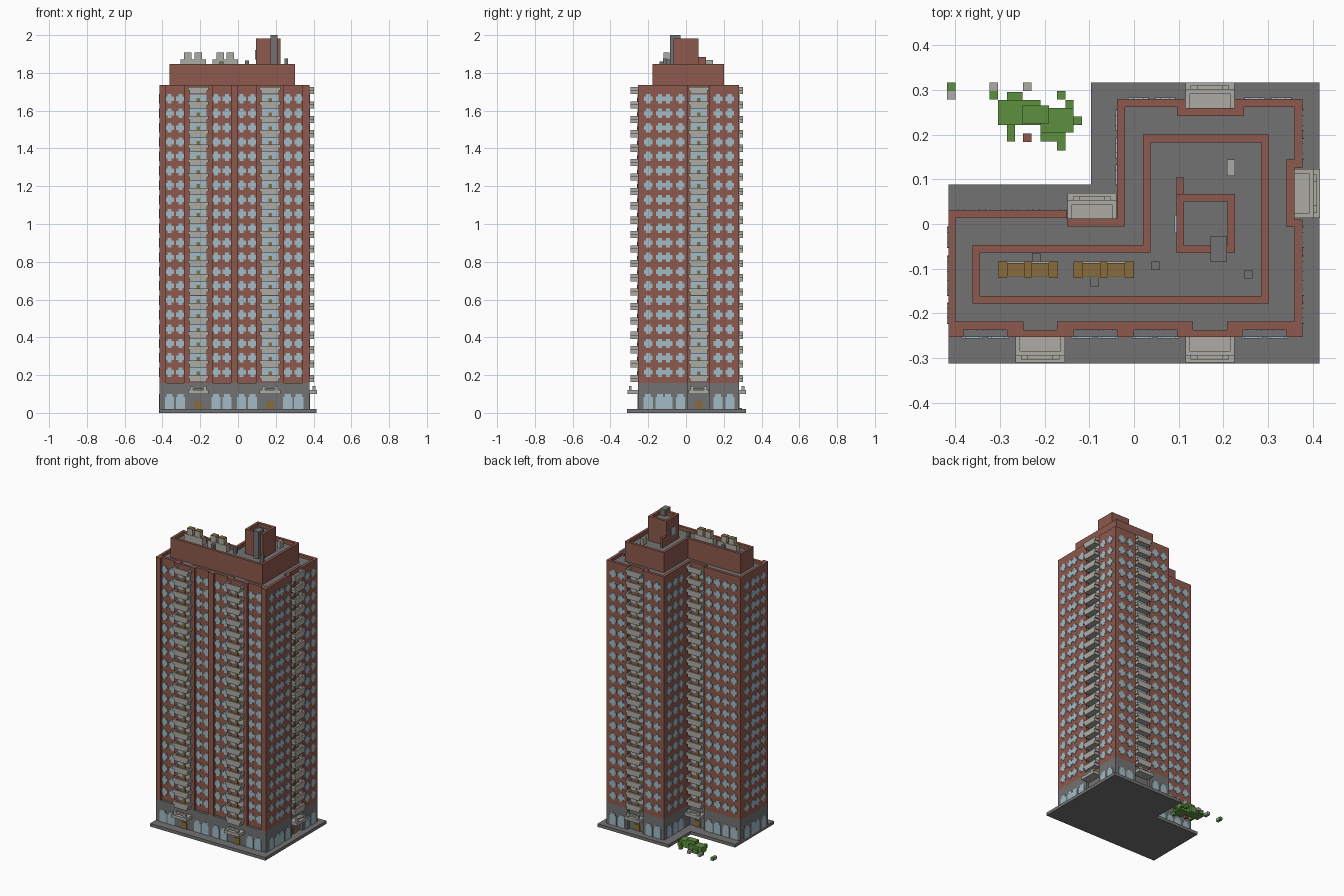
import bpy, bmesh
from mathutils import Vector

cube = bpy.data.objects.get("Cube")
if cube:
    bpy.data.objects.remove(cube, do_unlink=True)

U = 0.019          # small block size
FLOOR = 0.0762     # storey height


def material(name, r, g, b):
    m = bpy.data.materials.new(name)
    m.use_nodes = True
    m.diffuse_color = (r, g, b, 1)
    m.node_tree.nodes["Principled BSDF"].inputs["Base Color"].default_value = (r, g, b, 1)
    return m


BRICK = material("red brick", 0.27, 0.10, 0.075)
GREY = material("concrete grey", 0.17, 0.17, 0.17)
PALE = material("pale stone", 0.42, 0.41, 0.37)
GLASS = material("window blue", 0.36, 0.50, 0.57)
GOLD = material("ochre", 0.25, 0.15, 0.045)
GREEN = material("leaf green", 0.11, 0.28, 0.05)


def add_object(name, mesh, mat):
    mesh.materials.clear()
    mesh.materials.append(mat)
    ob = bpy.data.objects.new(name, mesh)
    bpy.context.collection.objects.link(ob)
    return ob


def boxes(name, mat, items):
    """One object from boxes given as (x0, x1, y0, y1, z0, z1)."""
    bm = bmesh.new()
    for x0, x1, y0, y1, z0, z1 in items:
        made = bmesh.ops.create_cube(bm, size=1)["verts"]
        mid = Vector((x0 + x1, y0 + y1, z0 + z1)) / 2
        size = (x1 - x0, y1 - y0, z1 - z0)
        for v in made:
            v.co = Vector(c * s for c, s in zip(v.co, size)) + mid
    mesh = bpy.data.meshes.new(name)
    bm.to_mesh(mesh)
    bm.free()
    return add_object(name, mesh, mat)


def prism(name, mat, loops, z0, z1):
    """Extruded plan; a second loop cuts a hole."""
    cu = bpy.data.curves.new(name + "_plan", "CURVE")
    cu.dimensions, cu.fill_mode, cu.extrude = "2D", "BOTH", (z1 - z0) / 2
    for loop in loops:
        sp = cu.splines.new("POLY")
        sp.points.add(len(loop) - 1)
        for p, (x, y) in zip(sp.points, loop):
            p.co = (x, y, 0, 1)
        sp.use_cyclic_u = True
    tmp = bpy.data.objects.new(name + "_plan", cu)
    bpy.context.collection.objects.link(tmp)
    bpy.context.view_layer.update()
    mesh = bpy.data.meshes.new_from_object(tmp)
    bpy.data.objects.remove(tmp, do_unlink=True)
    mesh.shade_flat()
    ob = add_object(name, mesh, mat)
    ob.location.z = (z0 + z1) / 2
    return ob


def ell(x0, x1, xm, y0, ym, y1):
    return [(x0, y0), (x1, y0), (x1, y1), (xm, y1), (xm, ym), (x0, ym)]


def notched(loop, notches):
    """Step parts of a plan's edges inward: {edge: [(from, to, depth)]}."""
    out = []
    for i, p in enumerate(loop):
        q = loop[(i + 1) % len(loop)]
        out.append(p)
        d = (Vector(q) - Vector(p)).normalized()
        inward = Vector((-d.y, d.x))
        for a, b, depth in notches.get(i, []):
            pa, pb = [Vector((c, p[1]) if abs(d.x) > 0.5 else (p[0], c)) for c in (a, b)]
            for pt in (pa, pa + inward * depth, pb + inward * depth, pb):
                if (pt - Vector(out[-1])).length > 1e-5:
                    out.append(tuple(pt))
    return out


# Ground slab and main walls
prism("ground_slab", GREY, [ell(-0.416, 0.416, -0.096, -0.312, 0.089, 0.317)], 0, 0.02)
bays = {1: [(0.01, 0.125, 0.018)], 2: [(0.225, 0.115, 0.02)], 4: [(-0.038, -0.15, 0.019)]}
panels = [(-0.382, -0.285), (-0.136, -0.038), (0.0, 0.096), (0.243, 0.342)]
plan = ell(-0.416, 0.378, -0.038, -0.253, 0.031, 0.28)
outer = notched(plan, {0: [(a, b, 0.016) for a, b in panels], **bays})
inner = notched(ell(-0.4, 0.36, -0.02, -0.218, 0.013, 0.262), {
    0: [(-0.248, -0.172, -0.019), (0.132, 0.208, -0.019)],
    1: [(-0.007, 0.144, 0.018)], 2: [(0.246, 0.096, 0.02)], 4: [(-0.02, -0.15, 0.019)]})
prism("ground_storey", GREY, [notched(plan, bays)], 0.02, 0.157)
prism("brick_walls", BRICK, [outer], 0.157, 1.715)
prism("roof_parapet", BRICK, [outer, inner], 1.715, 1.737)
prism("main_roof", GREY, [inner], 1.70, 1.719)

# Penthouse storey
pent = ell(-0.362, 0.302, 0.02, -0.178, -0.047, 0.2)
pent_in = ell(-0.345, 0.285, 0.037, -0.161, -0.064, 0.183)
prism("penthouse_walls", BRICK, [pent], 1.717, 1.82)
prism("penthouse_parapet", BRICK, [pent, pent_in], 1.82, 1.848)
prism("penthouse_roof", GREY, [pent_in], 1.81, 1.824)


# Roof tower
def square(x0, x1, y0, y1):
    return [(x0, y0), (x1, y0), (x1, y1), (x0, y1)]


tower, tower_in = square(0.095, 0.226, -0.065, 0.067), square(0.112, 0.209, -0.048, 0.05)
prism("tower_walls", BRICK, [tower], 1.82, 1.955)
prism("tower_parapet", BRICK, [tower, tower_in], 1.955, 1.983)
prism("tower_roof", GREY, [tower_in], 1.945, 1.959)
boxes("tower_flue", GREY, [(0.171, 0.208, -0.084, -0.028, 1.82, 2.0)])
boxes("tower_buttress", BRICK, [(0.095, 0.111, 0.066, 0.105, 1.82, 1.885)])
boxes("tower_window", GLASS, [(0.091, 0.097, -0.02, 0.02, 1.87, 1.92)])

# Rooftop plant: twin-headed cooling units and vents
body, caps = [], []
for x in (-0.305, -0.135):
    body.append((x, x + 0.135, -0.121, -0.084, 1.82, 1.868))
    for dx in (0.02, 0.075):
        body.append((x + dx, x + dx + 0.04, -0.118, -0.087, 1.868, 1.905))
        caps.append((x + dx, x + dx + 0.04, -0.118, -0.087, 1.905, 1.909))
    caps += [(x + a, x + b, -0.121, -0.084, 1.868, 1.872)
             for a, b in ((0, 0.02), (0.06, 0.075), (0.115, 0.135))]
boxes("cooling_units", PALE, body)
boxes("cooling_unit_caps", GOLD, caps)
boxes("roof_vents", GREY, [(x, x + U, y, y + U, 1.82, z) for x, y, z in (
    (0.038, -0.103, 1.865), (0.246, -0.122, 1.875),
    (-0.228, -0.084, 1.86), (-0.097, -0.14, 1.86))])
boxes("skylight", PALE, [(0.208, 0.226, 0.108, 0.144, 1.82, 1.868)])


def on_wall(axis, plane, sign, c0, c1, o0, o1, z0, z1):
    """Box on a wall: c runs along it, o points out of it."""
    p, q = sorted((plane + sign * o0, plane + sign * o1))
    return (c0, c1, p, q, z0, z1) if axis == "x" else (p, q, c0, c1, z0, z1)


# Cross-shaped windows on every wall, tall panes at street level
front_cols = [(a + b) / 2 + s for a, b in panels for s in (-0.029, 0.029)]
side_cols = [-0.2, -0.137, -0.095, -0.03]
walls = {
    "front": ("x", -0.237, -1, front_cols, 0.016),
    "right": ("y", 0.378, 1, side_cols + [0.169, 0.232], 0),
    "left": ("y", -0.416, -1, side_cols, 0),
    "back": ("x", 0.28, 1, [0.01, 0.07, 0.27, 0.33], 0),
    "wing_back": ("x", 0.031, 1, [-0.37, -0.31, -0.25, -0.19], 0),
    "wing_inner": ("y", -0.038, -1, [0.11, 0.17, 0.232], 0),
}
for name, (axis, plane, sign, cols, step) in walls.items():
    panes, shop = [], []
    for c in cols:
        for k in range(20):
            z = 0.215 + FLOOR * k
            for half, lo, hi in ((0.023, -0.012, 0.012), (0.011, 0.012, 0.025),
                                 (0.011, -0.025, -0.012)):
                panes.append(on_wall(axis, plane, sign, c - half, c + half,
                                     -0.002, 0.003, z + lo, z + hi))
        for half, lo, hi in ((0.024, 0.02, 0.085), (0.016, 0.085, 0.1)):
            shop.append(on_wall(axis, plane, sign, c - half, c + half,
                                step - 0.002, step + 0.003, lo, hi))
    boxes(name + "_windows", GLASS, panes)
    boxes(name + "_street_windows", GLASS, shop)

# Balcony stacks with glazing, doors and entrance canopies
stacks = {
    "front_left": ("x", -0.253, -1, 0.17),
    "front_right": ("x", -0.253, -1, -0.21),
    "right": ("y", 0.36, 1, 0.068),
    "back": ("x", 0.26, 1, 0.17),
    "wing_back": ("x", 0.012, 1, -0.094),
}
for name, (axis, plane, sign, c) in stacks.items():
    def bay(half, o0, o1, z0, z1, shift=0.0):
        return on_wall(axis, plane, sign, c + shift - half, c + shift + half, o0, o1, z0, z1)

    balcony, glass, doors = [], [], []
    for k in range(21):
        z = 0.163 + FLOOR * k
        balcony += [bay(0.047, 0, 0.042, z, z + U),
                    bay(0.055, 0.032, 0.042, z + U, z + 2 * U),
                    bay(0.005, 0, 0.032, z + U, z + 2 * U, -0.05),
                    bay(0.005, 0, 0.032, z + U, z + 2 * U, 0.05)]
        if k < 20:
            glass.append(bay(0.044, -0.002, 0.003, z + 2 * U, z + 4 * U))
            doors.append(bay(0.009, 0, 0.006, z + U, z + 3 * U))
    boxes(name + "_balconies", PALE, balcony)
    boxes(name + "_balcony_glazing", GLASS, glass)
    boxes(name + "_balcony_doors", GOLD, doors)
    boxes(name + "_canopy", PALE, [bay(0.055, 0, 0.057, 0.1, 0.12),
                                   bay(0.008, 0.035, 0.05, 0.12, 0.142, -0.035),
                                   bay(0.008, 0.035, 0.05, 0.12, 0.142, 0.035),
                                   bay(0.04, 0.035, 0.05, 0.128, 0.138)])
    boxes(name + "_entrance", GOLD, [bay(0.02, -0.002, 0.004, 0.02, 0.062)])

# Shrub in the yard, with loose blocks around it
boxes("shrub", GREEN, [
    (-0.305, -0.21, 0.222, 0.278, 0, 0.04), (-0.21, -0.135, 0.205, 0.26, 0, 0.045),
    (-0.285, -0.25, 0.278, 0.296, 0, 0.025), (-0.285, -0.267, 0.185, 0.222, 0, 0.025),
    (-0.135, -0.116, 0.222, 0.241, 0.01, 0.03), (-0.154, -0.135, 0.26, 0.278, 0.01, 0.03),
    (-0.173, -0.154, 0.165, 0.205, 0, 0.02), (-0.21, -0.173, 0.185, 0.205, 0, 0.02),
    (-0.25, -0.19, 0.225, 0.265, 0.04, 0.06)])


def loose(name, mat, spots):
    boxes(name, mat, [(x, x + U, y, y + U, 0, U) for x, y in spots])


loose("fallen_leaves", GREEN, [(-0.419, 0.298), (-0.324, 0.279), (-0.173, 0.279)])
loose("loose_stones", PALE, [(-0.419, 0.279), (-0.324, 0.298), (-0.249, 0.298)])
loose("loose_brick", BRICK, [(-0.249, 0.184)])
